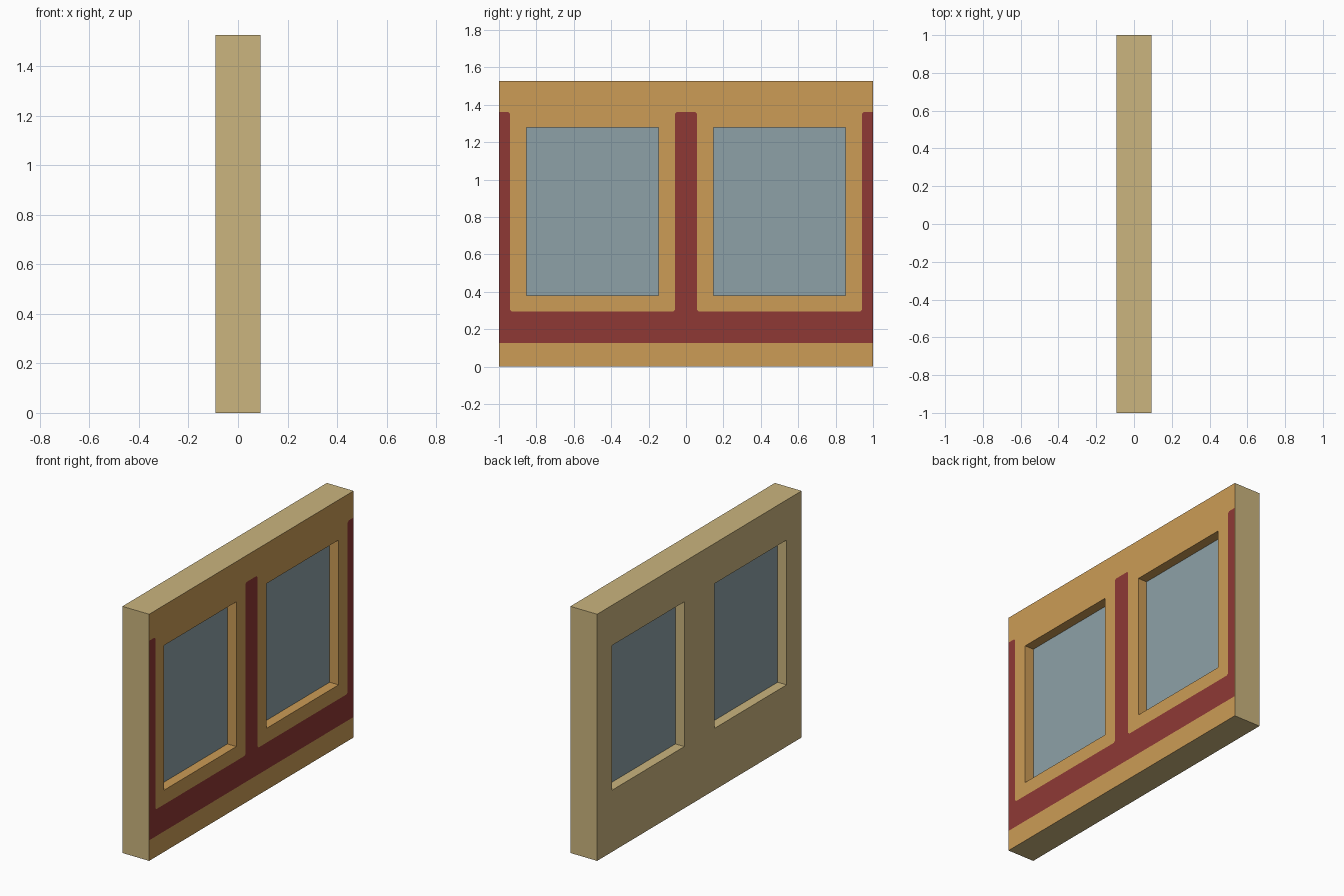
import bpy, bmesh

if "Cube" in bpy.data.objects:
    bpy.data.objects.remove(bpy.data.objects["Cube"])

H, TOP = 0.0915, 1.527          # half thickness, panel height
GLASS = 0.0305                  # half thickness of the glazing
Y0, Y1, Z0, Z1 = 0.147, 0.853, 0.382, 1.278   # window opening (mirrored in y)


def material(name, rgb):
    m = bpy.data.materials.new(name)
    lin = [(c / 255 / 12.92 if c < 11 else ((c / 255 + 0.055) / 1.055) ** 2.4) for c in rgb]
    m.diffuse_color = (*lin, 1)
    m.use_nodes = True
    m.node_tree.nodes["Principled BSDF"].inputs["Base Color"].default_value = m.diffuse_color
    return m


tan = material("tan plaster", (203, 181, 126))
ochre = material("ochre paint", (204, 156, 86))
red = material("dark red paint", (143, 57, 53))
blue = material("grey blue glass", (141, 161, 167))


def finish(name, bm, mats):
    bmesh.ops.remove_doubles(bm, verts=bm.verts, dist=1e-5)
    bmesh.ops.recalc_face_normals(bm, faces=bm.faces)
    me = bpy.data.meshes.new(name)
    bm.to_mesh(me)
    bm.free()
    for m in mats:
        me.materials.append(m)
    ob = bpy.data.objects.new(name, me)
    bpy.context.collection.objects.link(ob)
    return ob


# Wall panel: a grid of cells with two window cells left open
ys = [-1, -Y1, -Y0, Y0, Y1, 1]
zs = [0, Z0, Z1, TOP]
cells = {(i, j) for i in range(5) for j in range(3)} - {(1, 1), (3, 1)}
bm = bmesh.new()


def quad(points, mat):
    bm.faces.new([bm.verts.new(p) for p in points]).material_index = mat


for i, j in cells:
    a, b, c, d = ys[i], ys[i + 1], zs[j], zs[j + 1]
    for x, mat in ((H, 1), (-H, 0)):
        quad([(x, a, c), (x, b, c), (x, b, d), (x, a, d)], mat)
    sides = {(i - 1, j): ((a, c), (a, d)), (i + 1, j): ((b, c), (b, d)),
             (i, j - 1): ((a, c), (b, c)), (i, j + 1): ((a, d), (b, d))}
    for near, (p, q) in sides.items():
        if near in cells:
            continue
        # window reveals are ochre on the painted side only
        reveal = near in {(1, 1), (3, 1)}
        for x0, x1, mat in ((-H, 0, 0), (0, H, int(reveal))):
            quad([(x0, *p), (x1, *p), (x1, *q), (x0, *q)], mat)
finish("wall_panel", bm, [tan, ochre])

# Painted trim: thin plate with softened corners, outline mirrored in y
half = [(1, .128), (1, 1.363), (.951, 1.363), (.941, 1.353), (.941, .304), (.931, .294),
        (.069, .294), (.059, .304), (.059, 1.353), (.049, 1.363)]
outline = half + [(-y, z) for y, z in reversed(half)]
bm = bmesh.new()
face = bm.faces.new([bm.verts.new((H + 0.001, y, z)) for y, z in outline])
face.normal_update()
if face.normal.x < 0:
    face.normal_flip()
bmesh.ops.triangulate(bm, faces=[face])
finish("painted_trim", bm, [red])

# Window panes, recessed from both sides
for side, name in ((-1, "left_window_pane"), (1, "right_window_pane")):
    bm = bmesh.new()
    bmesh.ops.create_cube(bm, size=1)
    for v in bm.verts:
        v.co.x *= 2 * GLASS
        v.co.y = side * (Y0 + Y1) / 2 + v.co.y * (Y1 - Y0)
        v.co.z = (Z0 + Z1) / 2 + v.co.z * (Z1 - Z0)
    finish(name, bm, [blue])
